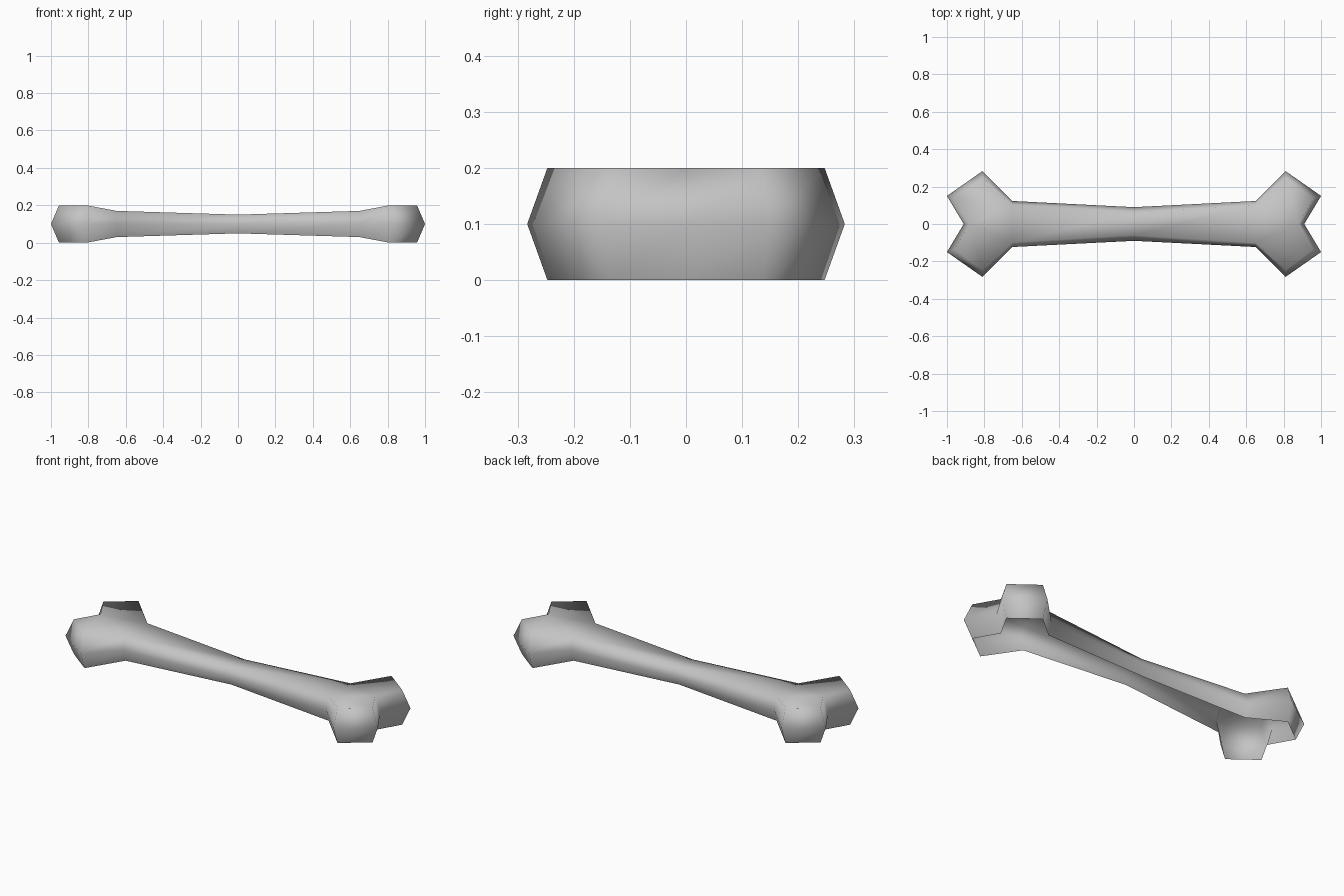
import bpy, bmesh

cube = bpy.data.objects.get("Cube")
if cube:
    bpy.data.objects.remove(cube, do_unlink=True)

# One bone colour
bone_grey = bpy.data.materials.new("bone_grey")
bone_grey.use_nodes = True
colour = (0.55, 0.55, 0.55, 1)
bone_grey.diffuse_color = colour
bone_grey.node_tree.nodes["Principled BSDF"].inputs["Base Color"].default_value = colour

MID = 0.1
# Quarter outline: waist, shaft end, knuckle side corner, knuckle tip corner, cleft
# Each entry: wide middle (x, y), inset rim (x, y), rim height above the middle
QUARTER = [
    ((0, 0.09), (0, 0.06), 0.05),
    ((0.65, 0.123), (0.65, 0.10), 0.07),
    ((0.81, 0.283), (0.81, 0.247), 0.1),
    ((1.0, 0.15), (0.957, 0.135), 0.1),
    ((0.91, 0), (0.88, 0), 0.1),
]


def outline():
    """Mirror the quarter into a full counter-clockwise loop."""
    loop = []
    for sx, sy, part in ((1, 1, QUARTER[::-1]), (-1, 1, QUARTER[1:]),
                         (-1, -1, QUARTER[-2::-1]), (1, -1, QUARTER[1:-1])):
        for mid, rim, h in part:
            loop.append(((sx * mid[0], sy * mid[1]), (sx * rim[0], sy * rim[1]), h))
    return loop


bm = bmesh.new()
points = outline()
n = len(points)
lower = [bm.verts.new((*rim, MID - h)) for _, rim, h in points]
middle = [bm.verts.new((*mid, MID)) for mid, _, _ in points]
upper = [bm.verts.new((*rim, MID + h)) for _, rim, h in points]

# Sloping side walls
for a, b in ((lower, middle), (middle, upper)):
    for i in range(n):
        j = (i + 1) % n
        bm.faces.new((a[i], a[j], b[j], b[i]))

# Top skin: shaft panels, head triangles and knuckle quads; the underside is open
PANELS = [(3, 4, 12, 13), (4, 5, 11, 12), (0, 3, 13), (8, 11, 5),
          (0, 1, 2, 3), (5, 6, 7, 8), (8, 9, 10, 11), (13, 14, 15, 0)]
for panel in PANELS:
    bm.faces.new([upper[i] for i in panel])

for f in bm.faces:
    f.smooth = True

mesh = bpy.data.meshes.new("bone")
bm.to_mesh(mesh)
bm.free()
mesh.materials.append(bone_grey)
bone = bpy.data.objects.new("bone", mesh)
bpy.context.collection.objects.link(bone)
